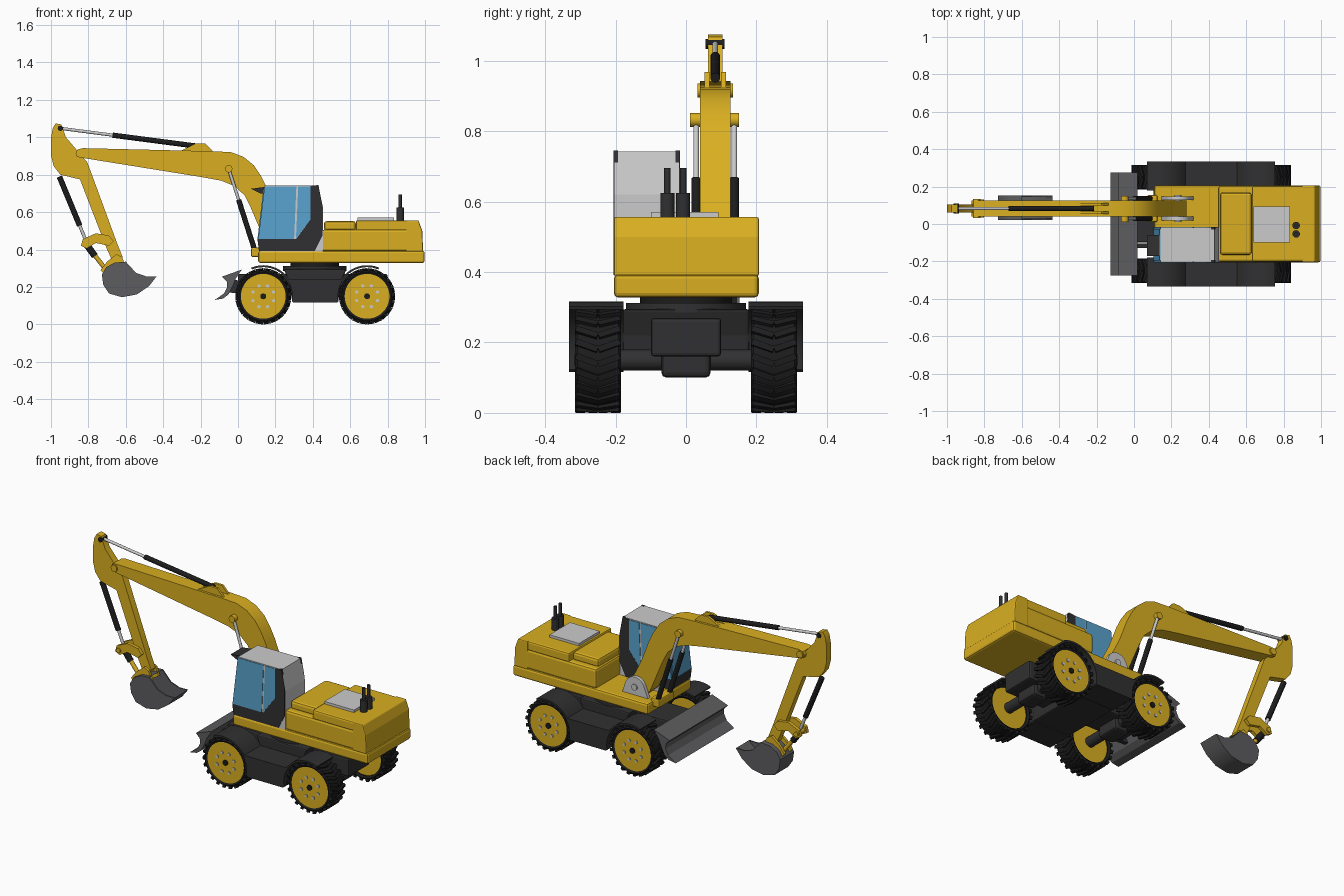
import bpy, bmesh
from math import sin, cos, pi, radians
from mathutils import Vector, Matrix


def material(name, *rgb):
    m = bpy.data.materials.new(name)
    m.diffuse_color = (*rgb, 1)
    return m


YELLOW = material("yellow_paint", 0.70, 0.43, 0.015)
BLACK = material("black_rubber", 0.012, 0.012, 0.012)
DARK = material("dark_frame", 0.03, 0.03, 0.032)
STEEL = material("dark_steel", 0.11, 0.11, 0.115)
GLASS = material("blue_glass", 0.10, 0.37, 0.62)
GREY = None


def finish(name, bm, mat, bevel=0, smooth=False):
    bmesh.ops.recalc_face_normals(bm, faces=bm.faces)
    me = bpy.data.meshes.new(name)
    bm.to_mesh(me)
    bm.free()
    if mat:
        me.materials.append(mat)
    ob = bpy.data.objects.new(name, me)
    bpy.context.collection.objects.link(ob)
    if bevel:
        b = ob.modifiers.new("bevel", "BEVEL")
        b.width, b.segments, b.limit_method = bevel, 2, "ANGLE"
        b.angle_limit = radians(40)
    if smooth:
        bpy.ops.object.select_all(action="DESELECT")
        ob.select_set(True)
        bpy.context.view_layer.objects.active = ob
        bpy.ops.object.shade_smooth_by_angle(angle=radians(35))
    return ob


def prism(name, pts, y0, y1, mat, bevel=0, smooth=False):
    """Side profile (x, z) extruded from y0 to y1."""
    bm = bmesh.new()
    f = bm.faces.new([bm.verts.new((x, y0, z)) for x, z in pts])
    ext = bmesh.ops.extrude_face_region(bm, geom=[f])["geom"]
    bmesh.ops.translate(bm, vec=(0, y1 - y0, 0), verts=[v for v in ext if isinstance(v, bmesh.types.BMVert)])
    return finish(name, bm, mat, bevel, smooth)


def box(name, x0, x1, y0, y1, z0, z1, mat, bevel=0):
    return prism(name, [(x0, z0), (x1, z0), (x1, z1), (x0, z1)], y0, y1, mat, bevel)


def rod(name, p, q, r, mat, seg=20):
    """Cylinder from point p to point q."""
    p, q = Vector(p), Vector(q)
    d = q - p
    m = Matrix.Translation((p + q) / 2) @ d.to_track_quat("Z", "Y").to_matrix().to_4x4()
    bm = bmesh.new()
    bmesh.ops.create_cone(bm, cap_ends=True, segments=seg, radius1=r, radius2=r, depth=d.length, matrix=m)
    return finish(name, bm, mat, smooth=True)


def arc(cx, cz, r, a0, a1, n=10):
    return [(cx + r * cos(radians(a0 + (a1 - a0) * i / n)), cz + r * sin(radians(a0 + (a1 - a0) * i / n)))
            for i in range(n + 1)]


def ram(name, a, b, t, y, r, rod_mat=GREY):
    """Hydraulic ram: barrel from a, rod to b, changing at fraction t."""
    pa, pb = Vector((a[0], y, a[1])), Vector((b[0], y, b[1]))
    mid = pa.lerp(pb, t)
    rod(name + "_barrel", pa, mid, r, BLACK)
    rod(name + "_rod", mid, pb, r * 0.6, rod_mat)


# Wheels: lathed tyre with chevron lugs, yellow rim, hub and bolts
WX, WZ = (0.135, 0.69), 0.15
def tyre(name, loc, side):
    bm = bmesh.new()
    prof = [(0.118, -0.058), (0.13, -0.065), (0.139, -0.058), (0.141, 0), (0.139, 0.058), (0.13, 0.065), (0.118, 0.058)]
    vs = [bm.verts.new((r, y, 0)) for r, y in prof]
    es = [bm.edges.new((vs[i], vs[(i + 1) % len(vs)])) for i in range(len(vs))]
    bmesh.ops.spin(bm, geom=vs + es, axis=(0, 1, 0), cent=(0, 0, 0), angle=2 * pi, steps=44)
    bmesh.ops.remove_doubles(bm, verts=bm.verts, dist=1e-5)
    for i in range(22):
        for s in (-1, 1):
            m = (Matrix.Rotation(2 * pi * i / 22, 4, "Y") @ Matrix.Translation((0.141, s * 0.032, 0))
                 @ Matrix.Rotation(s * 0.35, 4, "X") @ Matrix.Diagonal((0.017, 0.065, 0.018, 1)))
            bmesh.ops.create_cube(bm, size=1, matrix=m)
    ob = finish(name, bm, BLACK, smooth=True)
    ob.location = loc


for end, wx in zip(("front", "rear"), WX):
    for side, s in (("near", -1), ("far", 1)):
        n = f"{end}_{side}_"
        tyre(n + "tyre", (wx, s * 0.25, WZ), s)
        rod(n + "rim", (wx, s * 0.20, WZ), (wx, s * 0.309, WZ), 0.122, YELLOW, 40)
        rod(n + "hub", (wx, s * 0.30, WZ), (wx, s * 0.316, WZ), 0.016, BLACK, 16)
        for i in range(8):
            a = 2 * pi * (i + 0.5) / 8
            bx, bz = wx + 0.06 * cos(a), WZ + 0.06 * sin(a)
            rod(f"{n}bolt_{i}", (bx, s * 0.30, bz), (bx, s * 0.314, bz), 0.009, GREY, 8)
    rod(end + "_axle", (wx, -0.21, WZ), (wx, 0.21, WZ), 0.03, DARK)
    box(end + "_differential", wx - 0.05, wx + 0.05, -0.07, 0.07, 0.10, 0.22, DARK, 0.015)

# Undercarriage, side fenders and turntable
prism("chassis", [(0.29, 0.12), (0.535, 0.12), (0.55, 0.22), (0.58, 0.295), (0.245, 0.295), (0.275, 0.22)], -0.18, 0.18, DARK, 0.008)
box("chassis_beam", 0.0, 0.80, -0.10, 0.10, 0.16, 0.27, DARK, 0.01)
fender = (arc(WX[0], WZ, 0.166, 113, 33) + arc(WX[1], WZ, 0.166, 147, 67) + arc(WX[1], WZ, 0.156, 67, 190)
          + [(0.53, 0.116), (0.295, 0.116)] + arc(WX[0], WZ, 0.156, -10, 113))
for side, s in (("near", -1), ("far", 1)):
    prism(side + "_fender", fender, s * 0.178, s * 0.333, DARK, smooth=True)
rod("turntable_base", (0.41, 0, 0.285), (0.41, 0, 0.312), 0.17, DARK, 40)
rod("turntable_ring", (0.41, 0, 0.305), (0.41, 0, 0.335), 0.13, BLACK, 40)

# Dozer blade and its arms
prism("dozer_blade", [(-0.125, 0.13), (-0.075, 0.165), (-0.058, 0.20), (-0.06, 0.23), (-0.085, 0.255), (0.02, 0.293),
                      (-0.012, 0.245), (-0.03, 0.20), (-0.05, 0.16), (-0.08, 0.138)], -0.275, 0.275, STEEL)
for side, y in (("near", -0.115), ("far", 0.115)):
    prism(side + "_blade_arm", [(-0.05, 0.17), (0.08, 0.16), (0.08, 0.21), (-0.02, 0.24)], y - 0.012, y + 0.012, DARK)

# Rotating platform, engine hood and counterweight
box("platform", 0.108, 0.998, -0.205, 0.207, 0.328, 0.393, YELLOW, 0.012)
hood = box("engine_hood", 0.45, 0.93, -0.203, 0.205, 0.39, 0.508, YELLOW, 0.014)
box("hood_front_top", 0.46, 0.63, -0.165, 0.168, 0.50, 0.552, YELLOW, 0.014)
box("hood_rear_top", 0.63, 0.93, -0.201, 0.203, 0.50, 0.556, YELLOW, 0.01)
prism("counterweight", [(0.90, 0.388), (0.99, 0.388), (0.985, 0.50), (0.965, 0.556), (0.90, 0.556)], -0.205, 0.207, YELLOW, 0.006)
box("hood_hatch", 0.64, 0.835, -0.10, 0.093, 0.55, 0.571, GREY)
for i, y in enumerate((-0.053, -0.008)):
    rod(f"muffler_{i}", (0.867, y, 0.55), (0.867, y, 0.625), 0.02, DARK)
    rod(f"exhaust_pipe_{i}", (0.867, y, 0.62), (0.867, y, 0.695), 0.009, DARK, 12)

# Cab: grey shell, dark side frame, glazing
CY0, CY1 = -0.203, -0.02
prism("cab_shell", [(0.118, 0.39), (0.11, 0.455), (0.143, 0.743), (0.43, 0.743), (0.455, 0.62), (0.455, 0.39)], CY0, CY1, GREY)
frame = [(0.115, 0.392), (0.41, 0.392), (0.452, 0.475), (0.452, 0.63), (0.43, 0.745), (0.387, 0.74),
         (0.387, 0.56), (0.31, 0.455), (0.108, 0.455)]
pane_front = [(0.108, 0.455), (0.30, 0.455), (0.312, 0.738), (0.142, 0.738)]
pane_rear = [(0.31, 0.458), (0.387, 0.56), (0.387, 0.738), (0.322, 0.738)]
for side, y0, y1 in (("near", CY0 - 0.003, CY0 + 0.01), ("far", CY1 - 0.01, CY1 + 0.003)):
    prism(side + "_cab_frame", frame, y0, y1, DARK)
    prism(side + "_front_window", pane_front, y0, y1, GLASS)
    prism(side + "_rear_window", pane_rear, y0, y1, GLASS)
prism("windscreen", [(0.104, 0.455), (0.137, 0.735), (0.15, 0.735), (0.12, 0.455)], CY0 + 0.008, CY1 - 0.008, GLASS)
prism("cab_front_sill", [(0.112, 0.392), (0.104, 0.455), (0.12, 0.455), (0.125, 0.392)], CY0, CY1, DARK)
prism("cab_visor", [(0.07, 0.725), (0.145, 0.735), (0.14, 0.70), (0.12, 0.70)], -0.17, -0.06, DARK)

# Boom with foot bracket, top lug and lifting rams
BY = 0.083
boom = [(-0.845, 0.892), (-0.18, 0.785), (-0.09, 0.768), (-0.02, 0.74), (0.035, 0.69), (0.07, 0.62), (0.15, 0.43), (0.19, 0.39),
        (0.26, 0.40), (0.28, 0.45), (0.205, 0.60), (0.155, 0.73), (0.125, 0.79), (0.085, 0.85), (0.03, 0.895), (-0.035, 0.92),
        (-0.12, 0.925), (-0.83, 0.942), (-0.858, 0.935), (-0.868, 0.915), (-0.862, 0.898)]
prism("boom", boom, 0.04, 0.126, YELLOW, smooth=True)
rod("boom_tip_pin", (-0.842, 0.032, 0.916), (-0.842, 0.134, 0.916), 0.02, YELLOW)
rod("boom_ram_pin", (-0.05, 0.012, 0.832), (-0.05, 0.15, 0.832), 0.02, YELLOW)
for side, y in (("near", 0.029), ("far", 0.137)):
    prism(side + "_foot_bracket", [(0.32, 0.385)] + arc(0.235, 0.435, 0.065, 15, 165) + [(0.145, 0.385)], y - 0.01, y + 0.01, GREY, smooth=True)
    ram(side + "_boom_ram", (0.09, 0.395), (-0.05, 0.832), 0.62, y, 0.014)
rod("foot_pin", (0.235, 0.012, 0.44), (0.235, 0.154, 0.44), 0.018, GREY)
for side, y in (("near", 0.06), ("far", 0.106)):
    prism(side + "_boom_lug", [(-0.31, 0.925), (-0.225, 0.968), (-0.175, 0.968), (-0.13, 0.92)], y - 0.007, y + 0.007, YELLOW)
box("ram_front_mount", 0.07, 0.125, 0.01, 0.155, 0.36, 0.41, YELLOW, 0.008)

# Stick, its ram and the bucket ram
stick = [(-0.975, 1.075), (-0.945, 1.068), (-0.92, 1.0), (-0.86, 0.93), (-0.805, 0.865), (-0.645, 0.43), (-0.617, 0.36), (-0.635, 0.332),
         (-0.67, 0.335), (-0.70, 0.40), (-0.845, 0.775), (-0.95, 0.80), (-0.985, 0.845), (-0.999, 0.90), (-0.999, 1.0), (-0.99, 1.05)]
prism("stick", stick, 0.062, 0.104, YELLOW, smooth=True)
rod("stick_pin", (-0.95, 0.056, 1.048), (-0.95, 0.11, 1.048), 0.014, BLACK)
ram("stick_ram", (-0.215, 0.952), (-0.95, 1.048), 0.62, BY, 0.014)
ram("bucket_ram", (-0.955, 0.79), (-0.81, 0.44), 0.75, BY, 0.015)

# Bucket linkage
link = [(-0.84, 0.42), (-0.81, 0.405), (-0.76, 0.435), (-0.69, 0.42), (-0.665, 0.445), (-0.69, 0.475), (-0.76, 0.487), (-0.83, 0.455)]
for side, y in (("near", 0.052), ("far", 0.114)):
    prism(side + "_bucket_link", link, y - 0.01, y + 0.01, YELLOW)
rod("link_pin", (-0.815, 0.035, 0.432), (-0.815, 0.131, 0.432), 0.014, YELLOW)
rod("link_end", (-0.805, BY, 0.42), (-0.765, BY, 0.365), 0.018, BLACK)
rod("push_link", (-0.79, BY, 0.40), (-0.70, BY, 0.285), 0.012, YELLOW)
for side, y in (("near", 0.05), ("far", 0.116)):
    prism(side + "_bucket_ear", [(-0.735, 0.29), (-0.70, 0.335), (-0.65, 0.375), (-0.62, 0.36), (-0.60, 0.31), (-0.70, 0.25)], y - 0.008, y + 0.008, YELLOW)

# Bucket: curved shell closed by two side plates
outer = [(-0.60, 0.335), (-0.66, 0.33), (-0.705, 0.305), (-0.728, 0.265), (-0.72, 0.21), (-0.69, 0.165), (-0.62, 0.145),
         (-0.54, 0.16), (-0.475, 0.205), (-0.435, 0.257)]
c = Vector((-0.59, 0.26))
inner = [tuple(Vector(p) + (c - Vector(p)).normalized() * 0.013) for p in outer[1:-1]]
prism("bucket_shell", outer + inner[::-1], 0.024, 0.150, STEEL, smooth=True)
for side, y in (("near", 0.022), ("far", 0.144)):
    prism(side + "_bucket_side", outer + [(-0.49, 0.256), (-0.545, 0.275)], y, y + 0.008, STEEL)
